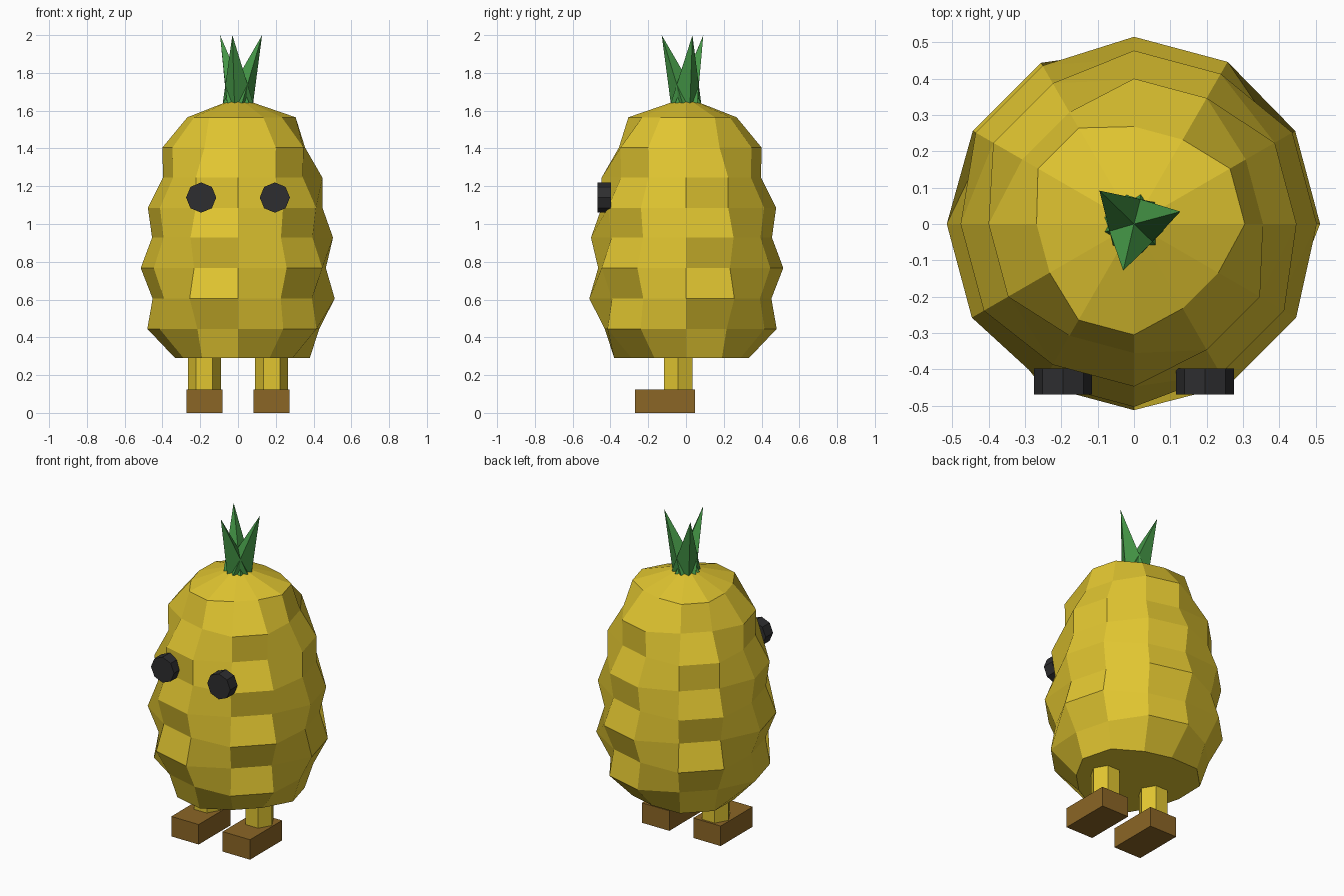
import bpy, bmesh, math
from math import sin, cos, pi, radians

if "Cube" in bpy.data.objects:
    bpy.data.objects.remove(bpy.data.objects["Cube"])


def material(name, rgb):
    m = bpy.data.materials.new(name)
    m.diffuse_color = (*rgb, 1)
    m.use_nodes = True
    m.node_tree.nodes["Principled BSDF"].inputs["Base Color"].default_value = m.diffuse_color
    return m


YELLOW = material("fruit yellow", (0.75, 0.56, 0.03))
BROWN = material("shoe brown", (0.26, 0.133, 0.019))
GREEN = material("leaf green", (0.058, 0.305, 0.061))
BLACK = material("eye black", (0.027, 0.027, 0.029))


def finish(name, bm, mat):
    bmesh.ops.recalc_face_normals(bm, faces=bm.faces[:])
    mesh = bpy.data.meshes.new(name)
    bm.to_mesh(mesh)
    bm.free()
    mesh.materials.append(mat)
    ob = bpy.data.objects.new(name, mesh)
    bpy.context.collection.objects.link(ob)
    return ob


def prism(name, sides, radius, depth, loc, mat, rot=(0, 0, 0)):
    bm = bmesh.new()
    bmesh.ops.create_cone(bm, cap_ends=True, segments=sides, radius1=radius,
                          radius2=radius, depth=depth)
    # put a corner on the local x axis
    first = max(bm.verts, key=lambda v: v.co.x)
    turn = math.atan2(first.co.y, first.co.x)
    for v in bm.verts:
        x, y = v.co.x, v.co.y
        v.co.x = x * cos(turn) + y * sin(turn)
        v.co.y = y * cos(turn) - x * sin(turn)
    ob = finish(name, bm, mat)
    ob.location, ob.rotation_euler = loc, rot


# Body: twelve-sided rings, pairs of corners alternately pushed out and in
RINGS = [(0.29, 0.38, 0.333), (0.445, 0.48, 0.43), (0.605, 0.512, 0.452),
         (0.767, 0.515, 0.465), (0.928, 0.503, 0.455), (1.086, 0.477, 0.447),
         (1.245, 0.447, 0.397), (1.405, 0.40, 0.355), (1.565, 0.305, 0.268)]
bm = bmesh.new()
rows = []
for k, (z, high, low) in enumerate(RINGS):
    ring = []
    for i in range(12):
        r = high if (i // 2 + k) % 2 == 0 else low
        a = i * pi / 6
        ring.append(bm.verts.new((r * cos(a), r * sin(a), z)))
    rows.append(ring)
apex = bm.verts.new((0, 0, 1.67))
for i in range(12):
    j = (i + 1) % 12
    for lower, upper in zip(rows, rows[1:]):
        bm.faces.new((lower[i], lower[j], upper[j], upper[i]))
    bm.faces.new((rows[-1][i], rows[-1][j], apex))
bm.faces.new(rows[0][::-1])
finish("body", bm, YELLOW)

# Crown: three four-sided spikes leaning outward from one shared base
for n, angle in enumerate((15, 136, 257)):
    a = radians(angle)
    bm = bmesh.new()
    base = [bm.verts.new((0.083 * cos(a + q * pi / 2), 0.083 * sin(a + q * pi / 2), 1.64))
            for q in range(4)]
    tip = bm.verts.new((0.132 * cos(a), 0.132 * sin(a), 2.0))
    for q in range(4):
        bm.faces.new((base[q], base[(q + 1) % 4], tip))
    bm.faces.new(base[::-1])
    finish(f"crown_leaf_{n + 1}", bm, GREEN)

# Paired parts: eyes, legs and shoes
for side, s in (("left", -1), ("right", 1)):
    prism(f"eye_{side}", 8, 0.08, 0.072, (s * 0.195, -0.433, 1.14), BLACK, (pi / 2, 0, 0))
    prism(f"leg_{side}", 6, 0.087, 0.22, (s * 0.178, -0.042, 0.21), YELLOW)
    bm = bmesh.new()
    bmesh.ops.create_cube(bm, size=1)
    bmesh.ops.scale(bm, vec=(0.19, 0.317, 0.125), verts=bm.verts[:])
    bmesh.ops.translate(bm, vec=(s * 0.178, -0.112, 0.0625), verts=bm.verts[:])
    finish(f"shoe_{side}", bm, BROWN)
